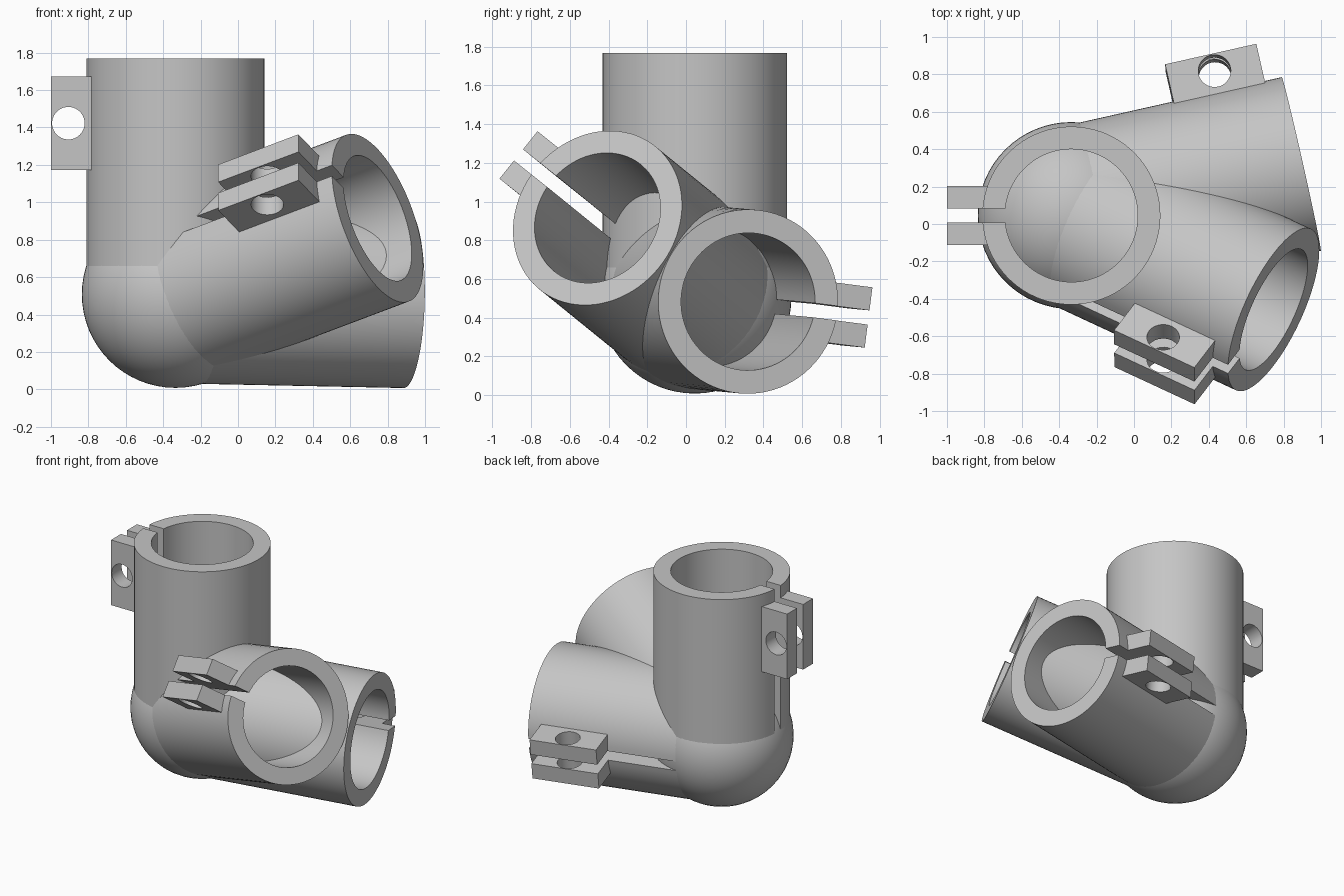
import bpy, bmesh, math
from mathutils import Vector, Matrix

if "Cube" in bpy.data.objects:
    bpy.data.objects.remove(bpy.data.objects["Cube"])

HUB = Vector((-0.335, 0.045, 0.508))
HUB_R, OUTER, BORE, LENGTH = 0.5, 0.476, 0.355, 1.26
SLOT = 0.037                      # half width of the clamp slot
LUG_IN, LUG_OUT, LUG_SIDE = 0.41, 0.665, 0.157
LUG_LOW, LUG_HIGH, BOLT_R = 0.665, 1.165, 0.087

grey = bpy.data.materials.new("plain grey")
grey.use_nodes = True
colour = (0.56, 0.56, 0.56, 1)
grey.diffuse_color = colour
grey.node_tree.nodes["Principled BSDF"].inputs["Base Color"].default_value = colour


def add_object(name, bm, matrix):
    bmesh.ops.recalc_face_normals(bm, faces=bm.faces)
    mesh = bpy.data.meshes.new(name)
    bm.to_mesh(mesh)
    bm.free()
    mesh.materials.append(grey)
    ob = bpy.data.objects.new(name, mesh)
    ob.matrix_world = matrix
    bpy.context.collection.objects.link(ob)
    return ob


def smooth(ob):
    bpy.ops.object.select_all(action="DESELECT")
    ob.select_set(True)
    bpy.context.view_layer.objects.active = ob
    bpy.ops.object.shade_smooth_by_angle(angle=math.radians(35))


def arm_frame(axis, slot_dir):
    """Local z runs along the arm, local x points out through the slot."""
    z = Vector(axis).normalized()
    x = Vector(slot_dir)
    x = (x - z * x.dot(z)).normalized()
    rot = Matrix((x, z.cross(x), z)).transposed().to_4x4()
    return Matrix.Translation(HUB) @ rot


def split_tube(name, frame, steps=80):
    """Hollow tube with a slot of parallel sides along its whole length."""
    bm = bmesh.new()
    sections = []
    for i in range(steps + 1):
        ring = []
        for r, z in ((OUTER, 0), (OUTER, LENGTH), (BORE, LENGTH), (BORE, 0)):
            start = math.asin(SLOT / r)
            a = start + (2 * math.pi - 2 * start) * i / steps
            ring.append(bm.verts.new((r * math.cos(a), r * math.sin(a), z)))
        sections.append(ring)
    for p, q in zip(sections, sections[1:]):
        for k in range(4):
            n = (k + 1) % 4
            bm.faces.new((p[k], p[n], q[n], q[k]))
    bm.faces.new(sections[0])
    bm.faces.new(sections[-1])
    smooth(add_object(name, bm, frame))


def clamp_lug(name, frame, side):
    """Flat plate beside the slot, drilled across for a bolt."""
    bm = bmesh.new()
    size = Vector((LUG_OUT - LUG_IN, LUG_SIDE - SLOT, LUG_HIGH - LUG_LOW))
    mid = Vector(((LUG_OUT + LUG_IN) / 2, side * (LUG_SIDE + SLOT) / 2,
                  (LUG_HIGH + LUG_LOW) / 2))
    bmesh.ops.create_cube(bm, size=1, matrix=Matrix.Translation(mid) @ Matrix.Diagonal(size).to_4x4())
    lug = add_object(name, bm, frame)

    # bolt hole cutter
    bm = bmesh.new()
    place = Matrix.Translation((0.572, 0, mid.z)) @ Matrix.Rotation(math.pi / 2, 4, "X")
    bmesh.ops.create_cone(bm, cap_ends=True, segments=40, radius1=BOLT_R,
                          radius2=BOLT_R, depth=1, matrix=place)
    cutter = add_object("bolt_cutter", bm, frame)
    cutter.hide_render = True
    mod = lug.modifiers.new("bolt hole", "BOOLEAN")
    mod.operation, mod.solver, mod.object = "DIFFERENCE", "EXACT", cutter
    bpy.context.view_layer.update()
    cut = bpy.data.meshes.new_from_object(
        lug.evaluated_get(bpy.context.evaluated_depsgraph_get()))
    lug.modifiers.clear()
    lug.data = cut
    bpy.data.objects.remove(cutter)
    smooth(lug)


# round hub where the arms meet
bm = bmesh.new()
bmesh.ops.create_uvsphere(bm, u_segments=64, v_segments=32, radius=HUB_R)
smooth(add_object("hub", bm, Matrix.Translation(HUB)))

# three clamp arms: axis and slot direction
arms = {
    "upright": ((0, 0, 1), (-1, 0, 0)),
    "front": ((1.08, -0.502, 0.407), (-0.51, -0.67, 0.535)),
    "back": ((1.225, 0.275, -0.025), (-0.22, 0.967, -0.126)),
}
for label, (axis, slot_dir) in arms.items():
    frame = arm_frame(axis, slot_dir)
    split_tube(label + "_tube", frame)
    for side, word in ((1, "first"), (-1, "second")):
        clamp_lug(f"{label}_{word}_lug", frame, side)
